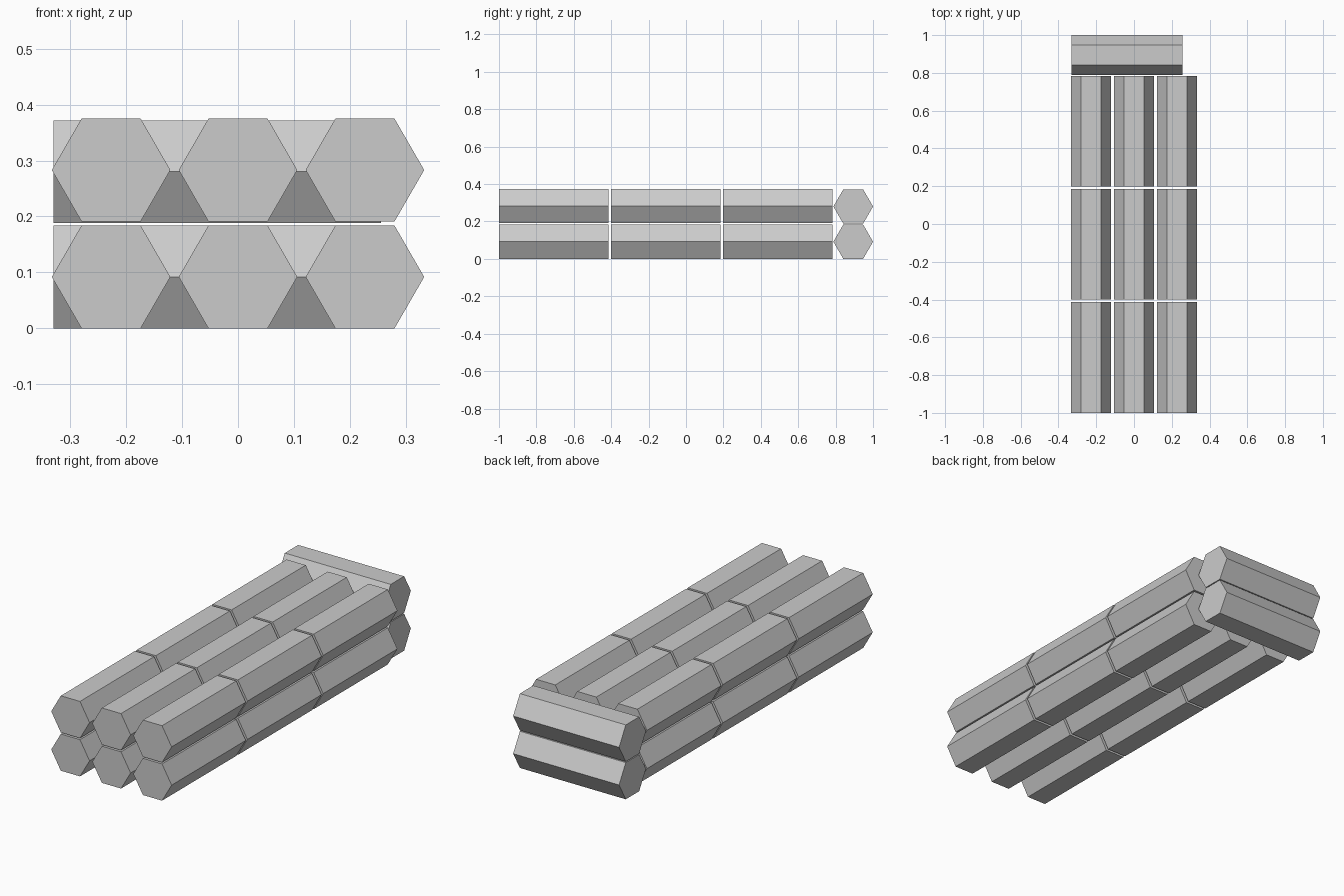
import bpy
from math import pi
from mathutils import Matrix

if "Cube" in bpy.data.objects:
    bpy.data.objects.remove(bpy.data.objects["Cube"], do_unlink=True)

RADIUS = 0.106          # hexagon corner radius
LENGTH = 0.586          # length of every bar
APOTHEM = RADIUS * 0.866

# One plain grey for the whole stack
grey = bpy.data.materials.new("plain_grey")
grey.use_nodes = True
colour = (0.6, 0.6, 0.6, 1)
grey.diffuse_color = colour
grey.node_tree.nodes["Principled BSDF"].inputs["Base Color"].default_value = colour


def hex_bar(name, centre, across=False):
    """Six-sided bar with flat top and bottom, along y or across along x."""
    bpy.ops.mesh.primitive_cylinder_add(vertices=6, radius=RADIUS, depth=LENGTH)
    bar = bpy.context.object
    bar.name = name
    # Put hexagon corners on the x axis, then lay the bar down along y
    turn = Matrix.Rotation(pi / 2, 4, "X") @ Matrix.Rotation(pi / 6, 4, "Z")
    if across:
        turn = Matrix.Rotation(pi / 2, 4, "Z") @ turn
    bar.data.transform(turn)
    bar.location = centre
    bar.data.materials.append(grey)


# Lengthwise bars: three columns, three in a row, two layers
for layer, z in (("lower", APOTHEM), ("upper", 0.283)):
    for column, x in (("right", -0.227), ("middle", 0), ("left", 0.227)):
        for place, y in (("front", -0.707), ("centre", -0.108), ("rear", 0.491)):
            hex_bar(f"{layer}_{column}_{place}_bar", (x, y, z))

# Crosswise bars closing the back end
for layer, z in (("lower", APOTHEM), ("upper", 0.28)):
    hex_bar(f"{layer}_cross_bar", (-0.037, 1 - RADIUS, z), across=True)
